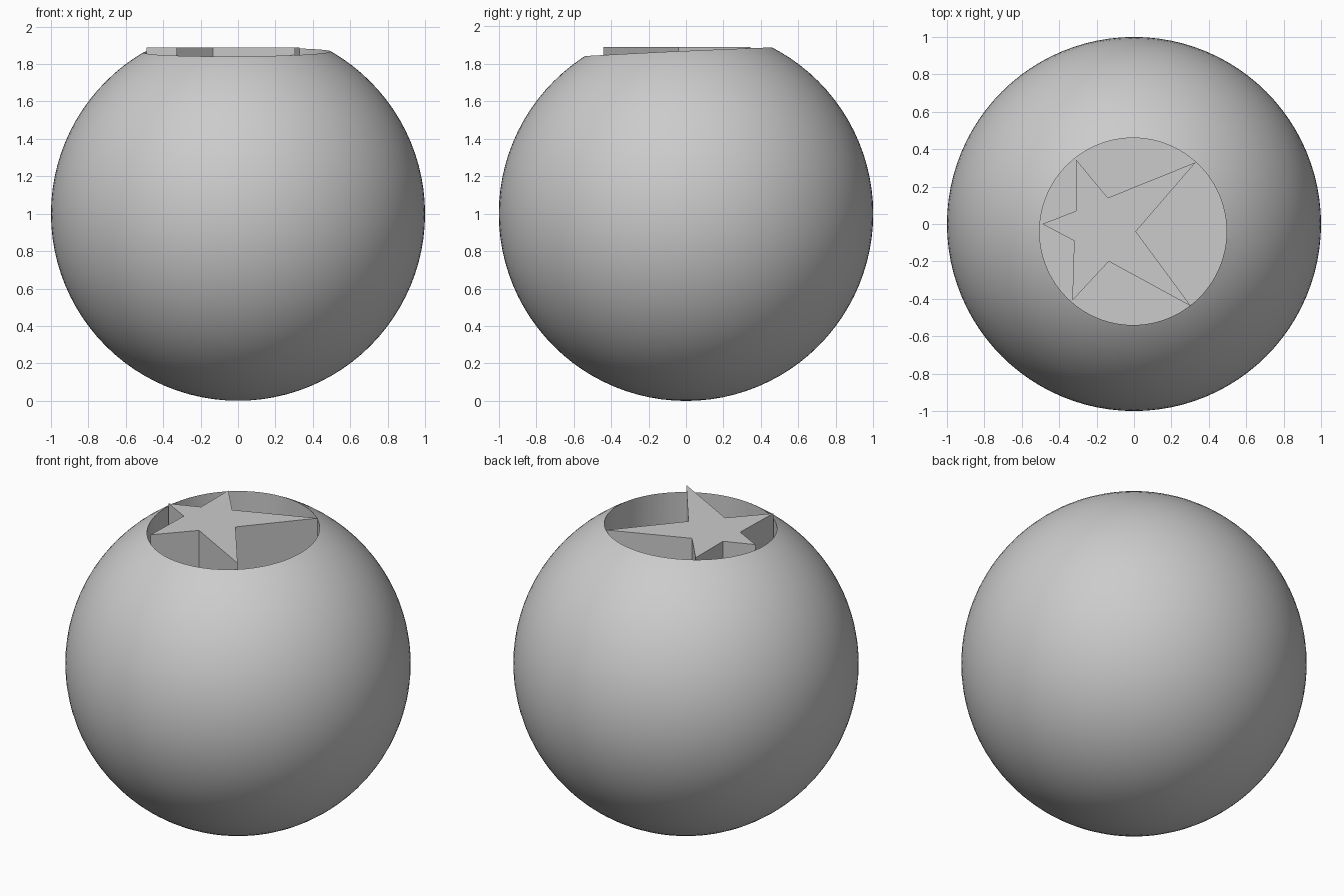
import bpy, bmesh

if "Cube" in bpy.data.objects:
    bpy.data.objects.remove(bpy.data.objects["Cube"])

FLOOR, TOP = 1.40, 1.89

# round body
bpy.ops.mesh.primitive_uv_sphere_add(segments=96, ring_count=48, radius=1, location=(0, 0, 1))
body = bpy.context.object
body.name = "round_body"

# pocket cutter
bpy.ops.mesh.primitive_cylinder_add(vertices=96, radius=0.5, depth=1, location=(-0.005, -0.04, FLOOR + 0.5))
cutter = bpy.context.object
cutter.name = "pocket_cutter"
cutter.hide_render = True

# cut the round pocket in the top
mod = body.modifiers.new("pocket", 'BOOLEAN')
mod.operation = 'DIFFERENCE'
mod.solver = 'EXACT'
mod.object = cutter
bpy.context.view_layer.objects.active = body
bpy.ops.object.modifier_apply(modifier=mod.name)
bpy.data.objects.remove(cutter, do_unlink=True)
bpy.ops.object.select_all(action='DESELECT')
body.select_set(True)
bpy.ops.object.shade_smooth_by_angle()

# irregular star standing on the pocket floor
outline = [(-0.31, 0.345), (-0.31, 0.07), (-0.49, 0), (-0.32, -0.09), (-0.33, -0.41),
           (-0.135, -0.20), (0.305, -0.44), (0.01, -0.04), (0.33, 0.33), (-0.14, 0.14)]
bm = bmesh.new()
face = bm.faces.new([bm.verts.new((x, y, FLOOR)) for x, y in outline])
ext = bmesh.ops.extrude_face_region(bm, geom=[face])
verts = [v for v in ext["geom"] if isinstance(v, bmesh.types.BMVert)]
bmesh.ops.translate(bm, verts=verts, vec=(0, 0, TOP - FLOOR))
# drop the hidden underside lying on the floor
bmesh.ops.recalc_face_normals(bm, faces=bm.faces)
bottom = [f for f in bm.faces if all(v.co.z < FLOOR + 0.01 for v in f.verts)]
bmesh.ops.delete(bm, geom=bottom, context='FACES_ONLY')
bmesh.ops.recalc_face_normals(bm, faces=bm.faces)
top = max(bm.faces, key=lambda f: f.calc_center_median().z)
if top.normal.z < 0:
    bmesh.ops.reverse_faces(bm, faces=bm.faces)
mesh = bpy.data.meshes.new("star_post")
bm.to_mesh(mesh)
bm.free()
star = bpy.data.objects.new("star_post", mesh)
bpy.context.collection.objects.link(star)
